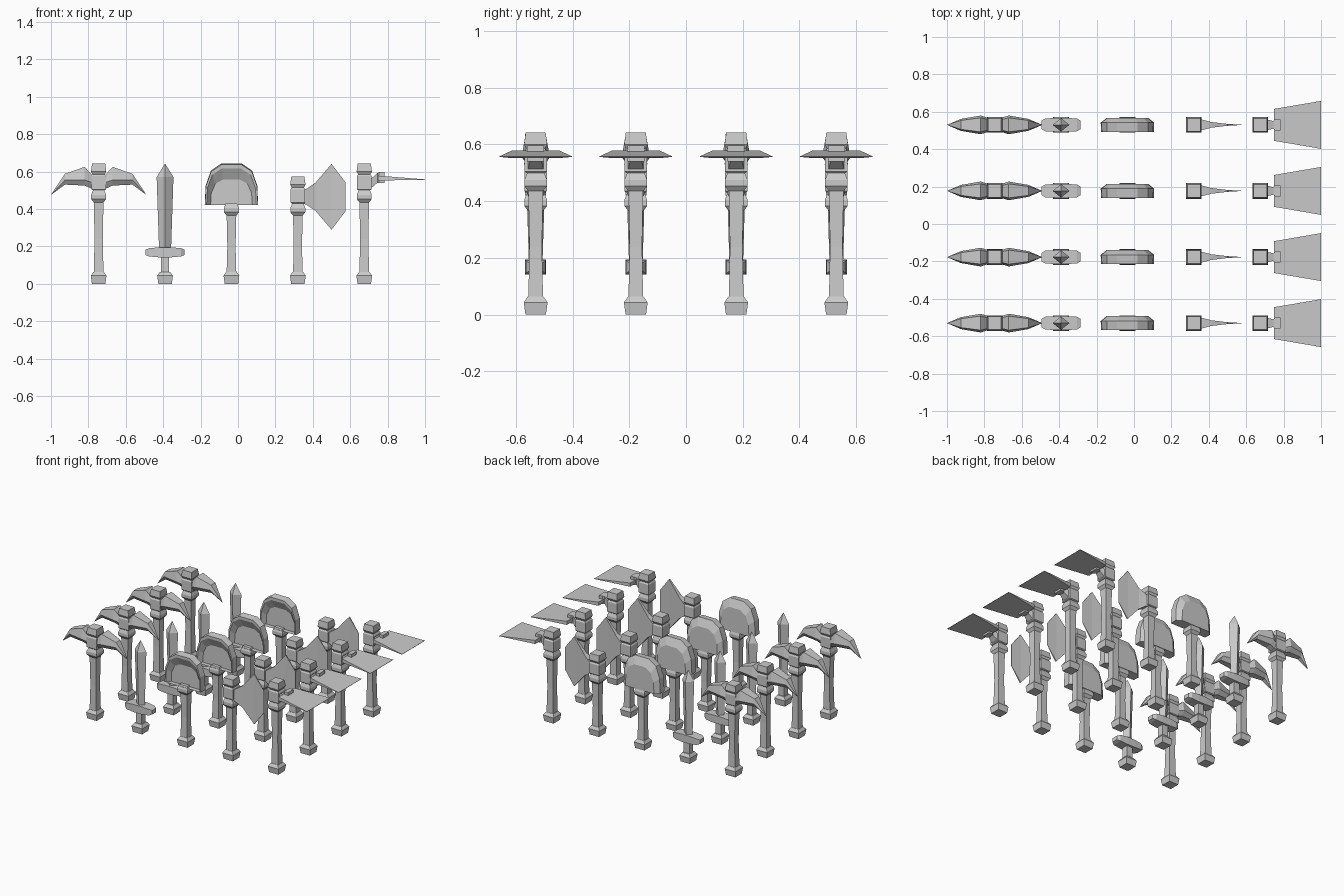
import bpy, bmesh

cube = bpy.data.objects.get("Cube")
if cube:
    bpy.data.objects.remove(cube, do_unlink=True)

grey = bpy.data.materials.new("plain grey")
grey.use_nodes = True
colour = (0.6, 0.6, 0.6, 1)
grey.diffuse_color = colour
grey.node_tree.nodes["Principled BSDF"].inputs["Base Color"].default_value = colour

ROWS = [-0.53, -0.177, 0.177, 0.53]


def loft(name, rings):
    """Bridge equal-length rings, cap both ends, place one copy per row."""
    bm = bmesh.new()
    loops = [[bm.verts.new(p) for p in ring] for ring in rings]
    n = len(loops[0])
    for a, b in zip(loops, loops[1:]):
        for i in range(n):
            j = (i + 1) % n
            bm.faces.new((a[i], a[j], b[j], b[i]))
    bm.faces.new(loops[0])
    bm.faces.new(loops[-1])
    bmesh.ops.remove_doubles(bm, verts=bm.verts, dist=0.0005)
    bmesh.ops.recalc_face_normals(bm, faces=bm.faces)
    mesh = bpy.data.meshes.new(name)
    bm.to_mesh(mesh)
    bm.free()
    mesh.materials.append(grey)
    for row, y in enumerate(ROWS):
        ob = bpy.data.objects.new(f"{name}_{row + 1}", mesh)
        ob.location.y = y
        bpy.context.collection.objects.link(ob)


def post(name, cx, sections):
    """Square column: sections are (z, half width)."""
    loft(name, [[(cx + sx * h, sy * h, z) for sx, sy in
                 ((-1, -1), (1, -1), (1, 1), (-1, 1))] for z, h in sections])


def beam(name, sections):
    """Rectangular bar along x: sections are (x, low z, high z, half depth)."""
    loft(name, [[(x, -d, lo), (x, d, lo), (x, d, hi), (x, -d, hi)]
                for x, lo, hi, d in sections])


def pommel(name, cx):
    post(name, cx, [(0, 0.036), (0.043, 0.042), (0.063, 0.028)])


def handle(tool, cx, top):
    pommel(tool + "_pommel", cx)
    post(tool + "_shaft", cx, [(0.055, 0.026), (top * 0.55, 0.022), (top + 0.01, 0.026)])
    post(tool + "_collar", cx, [(top, 0.026), (top + 0.018, 0.04),
                                (top + 0.04, 0.04), (top + 0.065, 0.03)])


def head_block(tool, cx, base):
    post(tool + "_block", cx, [(base, 0.034), (base + 0.005, 0.039), (base + 0.075, 0.039),
                               (base + 0.09, 0.03)])
    post(tool + "_cap", cx, [(base + 0.08, 0.03), (base + 0.1, 0.041), (base + 0.143, 0.035)])


# Pickaxe
PICK = -0.745
handle("pickaxe", PICK, 0.435)
head_block("pickaxe", PICK, 0.5)
arm = [(0.03, 0.505, 0.54, 0.575, 0.036), (0.075, 0.525, 0.555, 0.625, 0.05),
       (0.18, 0.53, 0.555, 0.588, 0.032), (0.255, 0.475, 0.475, 0.475, 0)]
for side, word in ((1, "left"), (-1, "right")):
    loft(f"pickaxe_{word}_arm", [
        [(PICK + side * x, f * d, z) for f, z in
         ((-0.5, lo), (0.5, lo), (1, mid), (0.75, hi), (-0.75, hi), (-1, mid))]
        for x, lo, mid, hi, d in arm])

# Sword
SWORD = -0.39
pommel("sword_pommel", SWORD)
post("sword_grip", SWORD, [(0.055, 0.022), (0.15, 0.022)])
guard = [(-0.105, 0.014, 0.022), (-0.085, 0.022, 0.034), (-0.03, 0.027, 0.037)]
guard += [(-x, h, d) for x, h, d in reversed(guard)]
beam("sword_guard", [(SWORD + x, 0.168 - h, 0.168 + h, d) for x, h, d in guard])
loft("sword_blade", [
    [(SWORD - w, 0, z), (SWORD, -d, z), (SWORD + w, 0, z), (SWORD, d, z)]
    for z, w, d in ((0.18, 0.032, 0.024), (0.57, 0.045, 0.036), (0.643, 0, 0))])

# Shovel with a dished front and a rounded back
SHOVEL = -0.035
handle("shovel", SHOVEL, 0.365)
half_outline = [(0.143, 0.42), (0.138, 0.525), (0.11, 0.605), (0.055, 0.643)]


def scoop(y, width, height):
    half = [(x * width, 0.42 + (z - 0.42) * height) for x, z in half_outline]
    pts = half + [(-x, z) for x, z in reversed(half)]
    return [(SHOVEL + x, y, z) for x, z in pts]


loft("shovel_scoop", [scoop(0.037, 0.78, 0.76), scoop(0.012, 1, 1), scoop(-0.037, 0.99, 0.97),
                      scoop(-0.036, 0.93, 0.88), scoop(-0.006, 0.78, 0.62)])

# Axe
AXE = 0.32
handle("axe", AXE, 0.365)
head_block("axe", AXE, 0.43)
beam("axe_blade", [(x, 0.465 - h, 0.465 + h, d) for x, h, d in
                   ((0.35, 0.038, 0.03), (0.365, 0.042, 0.028), (0.414, 0.075, 0.015),
                    (0.50, 0.176, 0.005), (0.575, 0.077, 0.0006))])

# Hoe
HOE = 0.675
handle("hoe", HOE, 0.435)
head_block("hoe", HOE, 0.5)
beam("hoe_neck", [(0.705, 0.505, 0.555, 0.03), (0.745, 0.54, 0.592, 0.02),
                  (0.755, 0.54, 0.597, 0.03), (0.783, 0.54, 0.597, 0.03)])
beam("hoe_blade", [(0.748, 0.552, 0.578, 0.085), (1.0, 0.556, 0.558, 0.128)])
